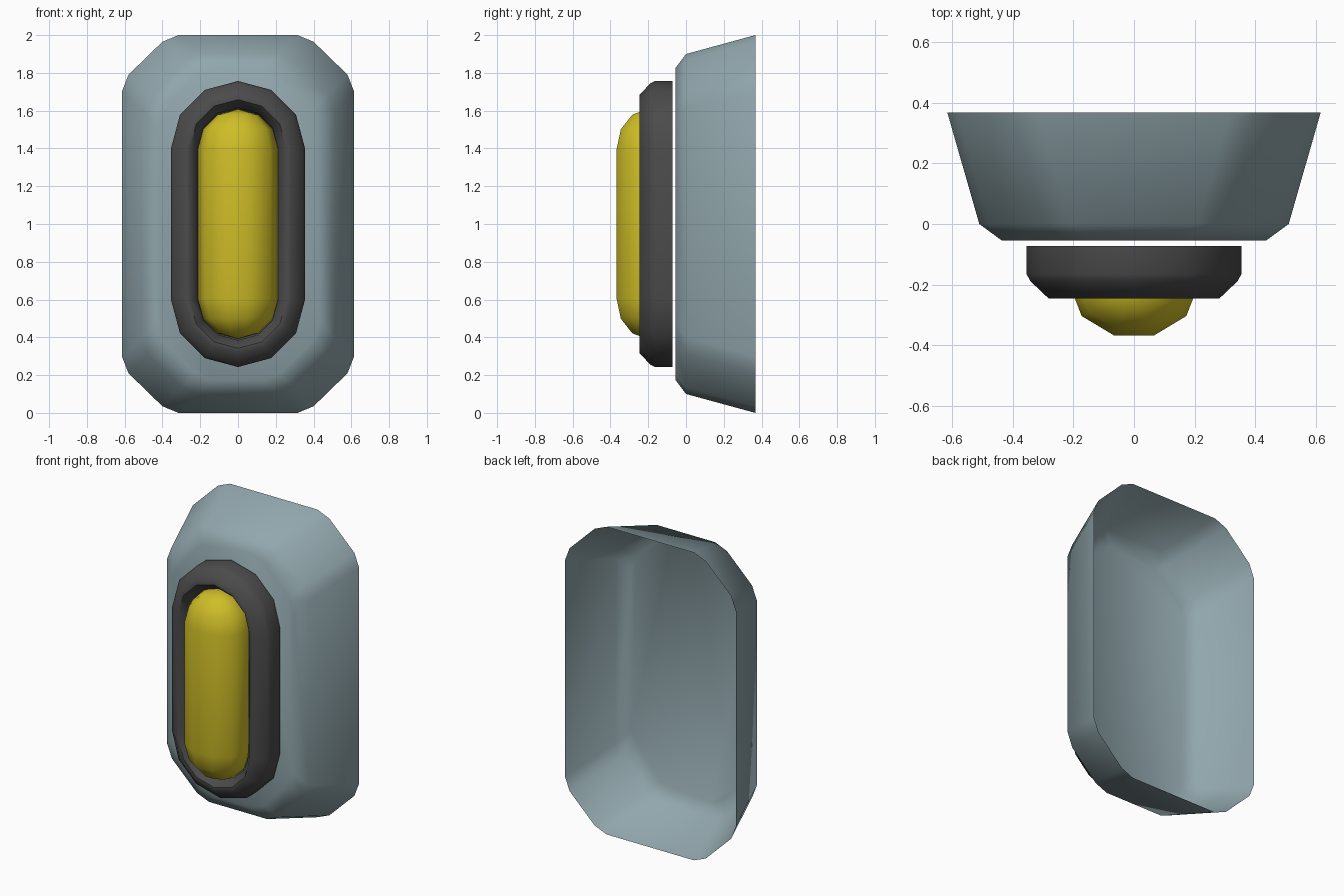
import bpy, bmesh, math

if "Cube" in bpy.data.objects:
    bpy.data.objects.remove(bpy.data.objects["Cube"])


def material(name, rgb):
    m = bpy.data.materials.new(name)
    m.diffuse_color = (*rgb, 1)
    m.use_nodes = True
    m.node_tree.nodes["Principled BSDF"].inputs["Base Color"].default_value = m.diffuse_color
    return m


def make(name, bm, mat, angle):
    bmesh.ops.recalc_face_normals(bm, faces=bm.faces)
    me = bpy.data.meshes.new(name)
    bm.to_mesh(me)
    bm.free()
    me.materials.append(mat)
    ob = bpy.data.objects.new(name, me)
    bpy.context.collection.objects.link(ob)
    bpy.ops.object.select_all(action='DESELECT')
    ob.select_set(True)
    bpy.context.view_layer.objects.active = ob
    bpy.ops.object.shade_smooth_by_angle(angle=math.radians(angle))
    return ob


def loft(loops):
    """Join equal-length closed loops of points with quads."""
    bm = bmesh.new()
    rows = [[bm.verts.new(p) for p in loop] for loop in loops]
    for a, b in zip(rows, rows[1:]):
        for i in range(len(a)):
            j = (i + 1) % len(a)
            bm.faces.new((a[i], a[j], b[j], b[i]))
    return bm, rows


def corner_loop(w, h, y):
    """Rectangle with softened chamfered corners."""
    q = [(w, h - .30), (w - .035, h - .21), (w - .215, h - .035), (w - .30, h)]
    pts = q + [(-x, z) for x, z in q[::-1]]
    pts += [(-x, -z) for x, z in pts]
    return [(x, y, z + 1) for x, z in pts]


def stadium_loop(r, y):
    """Upright oblong with six-sided half-round ends."""
    pts = []
    for s in (1, -1):
        for k in range(7):
            a = math.pi * k / 6
            pts.append((s * r * math.cos(a), y, 1 + s * (.403 + r * math.sin(a))))
    return pts


grey = material("blue_grey", (.285, .385, .415))
dark = material("dark_rubber", (.07, .07, .07))
yellow = material("yellow", (.62, .51, .02))

# Open-backed housing shell
bm, rows = loft([corner_loop(.615, 1.0, .367), corner_loop(.51, .90, 0),
                 corner_loop(.435, .827, -.055)])
bm.faces.new(rows[-1])
# An open shell needs its outward side set from the front plate
housing = make("housing", bm, grey, 60)
if max(housing.data.polygons, key=lambda p: p.area).normal.y > 0:
    housing.data.flip_normals()

# Rubber ring, swept from a bevelled cross-section
section = [(.354, -.072), (.354, -.165), (.342, -.188), (.282, -.245),
           (.255, -.245), (.212, -.195), (.205, -.072), (.354, -.072)]
bm, rows = loft([stadium_loop(r, y) for r, y in section])
bmesh.ops.remove_doubles(bm, verts=bm.verts, dist=1e-5)
make("bezel_ring", bm, dark, 50)

# Lens: ten-sided capsule, rounded ends, cut flat at the back inside the ring
loops = []
for s, angles in ((-1, (89.9, 60, 30, 0)), (1, (0, 30, 60, 89.9))):
    for deg in angles:
        t = math.radians(deg)
        loops.append([(.213 * math.cos(t) * math.sin(a),
                       -.2 - .176 * math.cos(t) * math.cos(a),
                       1 + s * (.395 + .213 * math.sin(t)))
                      for a in (math.pi * (2 * k + 1) / 10 for k in range(10))])
bm, rows = loft(loops)
bmesh.ops.remove_doubles(bm, verts=bm.verts, dist=.002)
cut = bmesh.ops.bisect_plane(bm, geom=bm.verts[:] + bm.edges[:] + bm.faces[:],
                             plane_co=(0, -.15, 0), plane_no=(0, 1, 0), clear_outer=True)
bmesh.ops.holes_fill(bm, edges=[e for e in bm.edges if e.is_boundary], sides=0)
make("lens", bm, yellow, 50)
